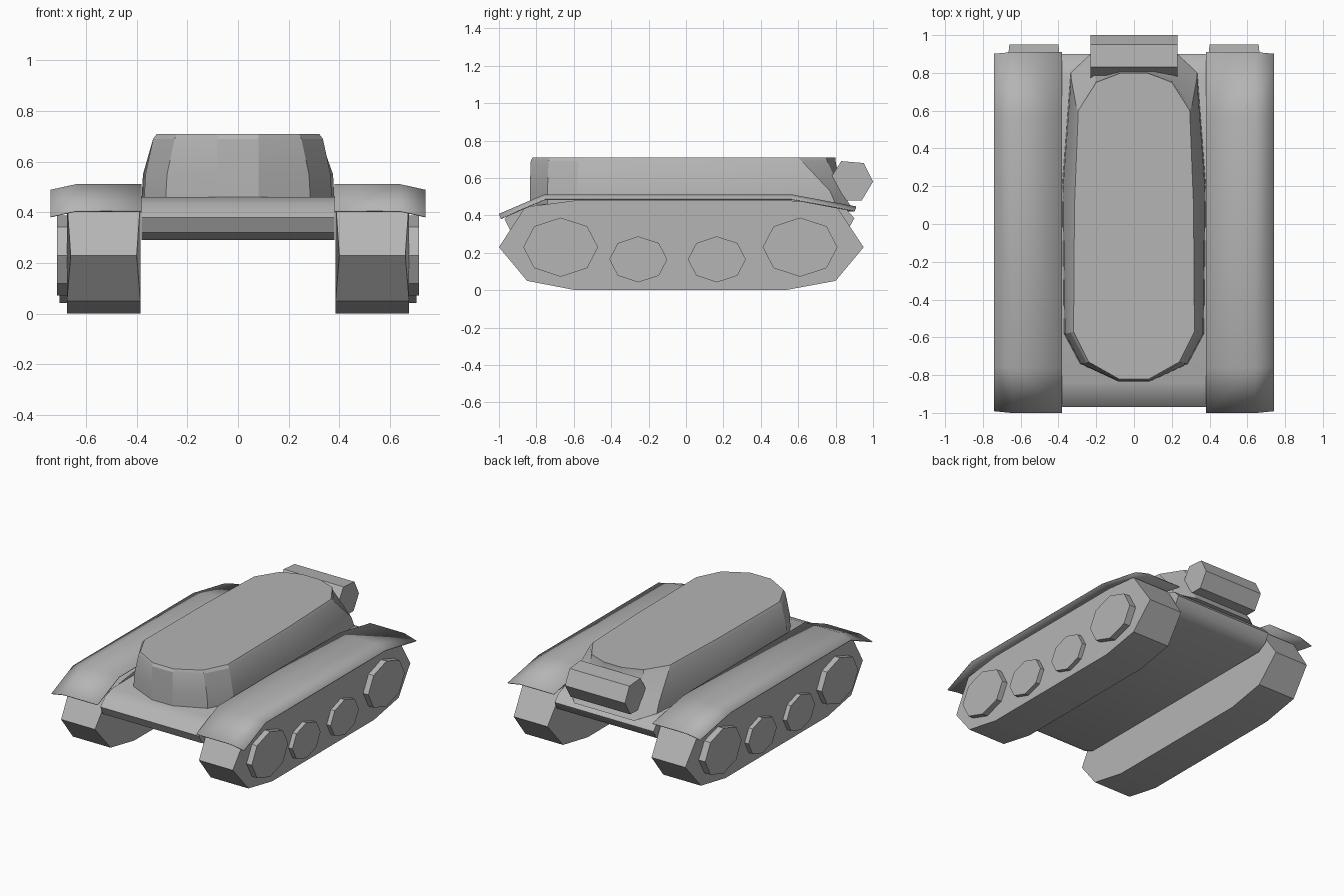
import bpy
import bmesh
from math import cos, sin, pi, radians

default = bpy.data.objects.get("Cube")
if default:
    bpy.data.objects.remove(default, do_unlink=True)

GREY = (0.46, 0.46, 0.46, 1)
mat = bpy.data.materials.new("plain_grey")
mat.use_nodes = True
mat.diffuse_color = GREY
mat.node_tree.nodes["Principled BSDF"].inputs["Base Color"].default_value = GREY


def loft(name, rings, caps=True, closed=True, smooth=None):
    """Skin a list of equal-length point rings into one mesh object."""
    bm = bmesh.new()
    rows = [[bm.verts.new(p) for p in ring] for ring in rings]
    n = len(rows[0])
    for a, b in zip(rows, rows[1:]):
        for i in range(n if closed else n - 1):
            j = (i + 1) % n
            bm.faces.new((a[i], a[j], b[j], b[i]))
    if caps:
        bm.faces.new(rows[0])
        bm.faces.new(rows[-1])
    bmesh.ops.recalc_face_normals(bm, faces=bm.faces)
    mesh = bpy.data.meshes.new(name)
    bm.to_mesh(mesh)
    bm.free()
    obj = bpy.data.objects.new(name, mesh)
    bpy.context.collection.objects.link(obj)
    mesh.materials.append(mat)
    if smooth:
        bpy.ops.object.select_all(action="DESELECT")
        obj.select_set(True)
        bpy.context.view_layer.objects.active = obj
        bpy.ops.object.shade_smooth_by_angle(angle=radians(smooth))
    return obj


def across(profile, x0, x1):
    """Extrude a (y, z) profile from x0 to x1."""
    return [[(x, y, z) for y, z in profile] for x in (x0, x1)]


# Hull slab with rounded nose and tail
hull = [(-.84, .46), (-.92, .43), (-.97, .38), (-.94, .32), (-.87, .29),
        (.8, .29), (.87, .33), (.9, .385), (.86, .43), (.78, .46)]
loft("hull", across(hull, -.38, .38), smooth=35)

# Turret body: half outlines (x, y, z), front to rear
base = [(.08, -.835, .46), (.285, -.74, .46), (.37, -.58, .46),
        (.38, .2, .46), (.335, .8, .46), (.23, .9, .42)]
belt = [(.08, -.835, .55), (.28, -.74, .55), (.365, -.58, .55),
        (.375, .2, .55), (.333, .77, .53), (.22, .83, .53)]
shoulder = [(.08, -.83, .69), (.25, -.735, .69), (.335, -.575, .69),
            (.325, .1, .69), (.305, .62, .69), (.2, .755, .69)]
roof = [(.08, -.82, .71), (.24, -.73, .71), (.32, -.57, .71),
        (.315, .1, .71), (.295, .6, .71), (.2, .75, .71)]


def full_ring(half, rear_y):
    rear = [(s * .07, rear_y, half[-1][2]) for s in (1, -1)]
    return half + rear + [(-x, y, z) for x, y, z in reversed(half)]


loft("turret", [full_ring(base, .9), full_ring(belt, .83),
                full_ring(shoulder, .8), full_ring(roof, .8)], smooth=20)

# Six-sided stowage drum on the turret rear
drum = [(.77, .595), (.83, .69), (.95, .68), (1, .58), (.94, .48), (.82, .48)]
loft("rear_drum", across(drum, -.23, .23))

# Running gear, repeated on both sides
track = [(-1, .23), (-.85, .05), (-.59, 0), (.53, 0), (.8, .05), (.95, .23),
         (.8, .455), (.55, .48), (-.59, .48), (-.86, .445)]
fender = [(-1, .405), (-.76, .508), (.57, .508), (.91, .445)]
wheels = [("front_wheel", -.67, .23, .2, .158, .715),
          ("front_mid_wheel", -.255, .165, .155, .123, .705),
          ("rear_mid_wheel", .165, .165, .155, .123, .705),
          ("rear_wheel", .61, .23, .2, .158, .715)]

for side, s in (("left", 1), ("right", -1)):
    # Tracks are pinched slightly at both tips
    rings = []
    for x, pinch in ((.385, .015), (.675, -.015)):
        rings.append([(s * (x + (pinch if z == .23 else 0)), y, z)
                      for y, z in track])
    loft(side + "_track", rings, smooth=30)

    # Thin fender sheet drooping at its outer edge
    rows = [[(s * x, y * (1 if x < .7 else .99), z - drop) for y, z in fender]
            for x, drop in ((.38, 0), (.64, 0), (.74, .022))]
    sheet = loft(side + "_fender", rows, caps=False, closed=False, smooth=35)
    solid = sheet.modifiers.new("thickness", "SOLIDIFY")
    solid.thickness = .006
    solid.offset = 0

    # Eight-sided wheels, a little wider than tall
    for name, y, z, ry, rz, outer in wheels:
        disc = [(y + ry * cos(i * pi / 4), z + rz * sin(i * pi / 4))
                for i in range(8)]
        loft(side + "_" + name, across(disc, s * .62, s * outer))
